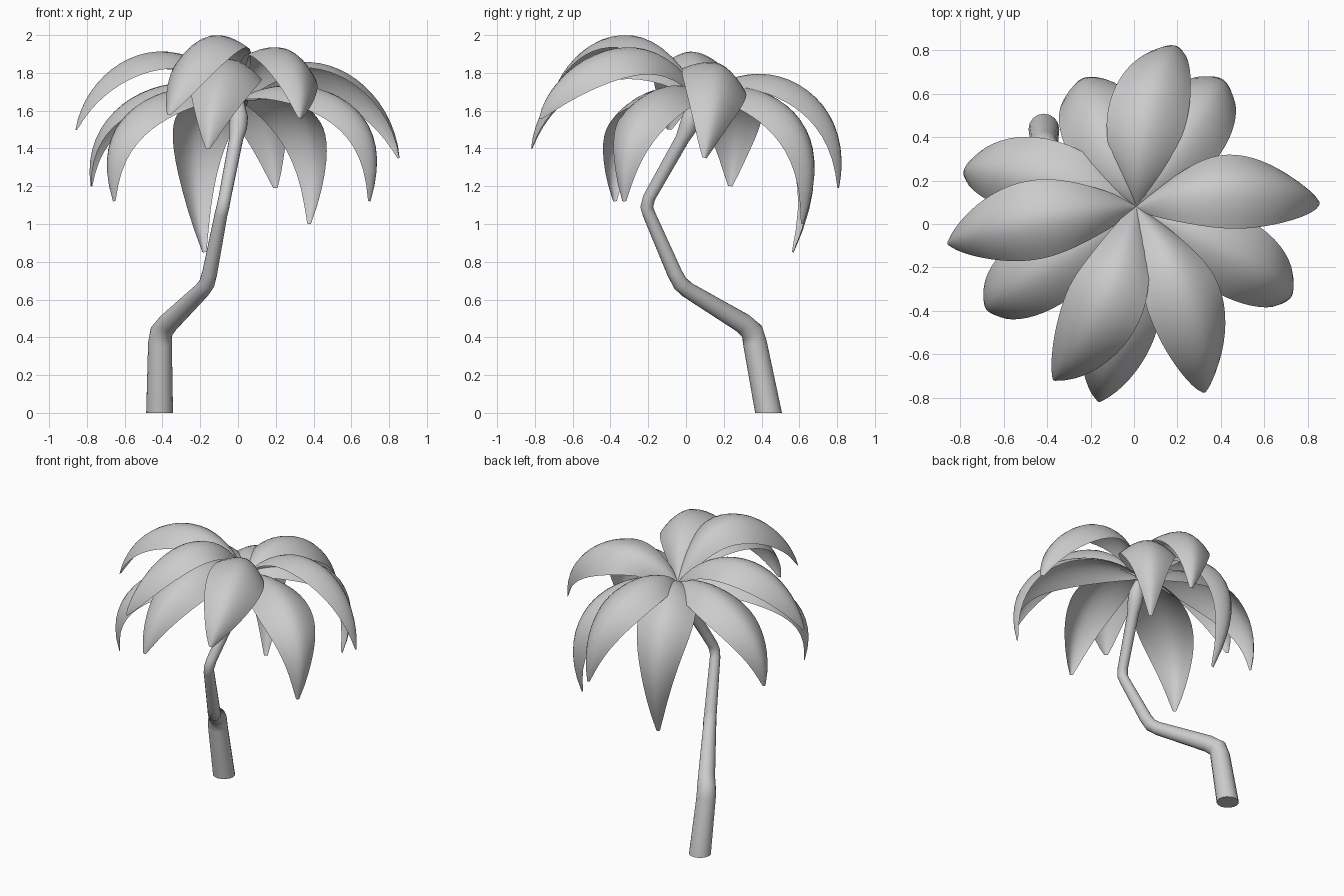
import bpy, bmesh, math
from mathutils import Vector

if "Cube" in bpy.data.objects:
    bpy.data.objects.remove(bpy.data.objects["Cube"])


def finish(name, bm):
    bmesh.ops.recalc_face_normals(bm, faces=bm.faces)
    mesh = bpy.data.meshes.new(name)
    bm.to_mesh(mesh)
    bm.free()
    ob = bpy.data.objects.new(name, mesh)
    bpy.context.collection.objects.link(ob)
    bpy.context.view_layer.objects.active = ob
    bpy.ops.object.select_all(action='DESELECT')
    ob.select_set(True)
    bpy.ops.object.shade_smooth_by_angle(angle=math.radians(50))
    return ob


def bridge(bm, rows, closed):
    n = len(rows[0])
    for a, b in zip(rows, rows[1:]):
        for i in range(n if closed else n - 1):
            j = (i + 1) % n
            bm.faces.new((a[i], a[j], b[j], b[i]))


# Crooked tapering trunk: x, y, z, radius
TRUNK = [(-.415, .437, 0, .071), (-.413, .365, .37, .063), (-.405, .35, .43, .06),
         (-.37, .30, .475, .055), (-.19, .01, .65, .043), (-.165, -.03, .685, .042),
         (-.15, -.06, .74, .04), (-.09, -.195, 1.05, .034), (-.08, -.208, 1.09, .034),
         (-.07, -.195, 1.14, .033), (-.01, -.02, 1.45, .037), (0, .01, 1.51, .048),
         (.005, .03, 1.57, .048), (.01, .06, 1.64, .025)]


def build_trunk(sides=16):
    bm = bmesh.new()
    pts = [Vector(p[:3]) for p in TRUNK]
    rows = []
    for i, p in enumerate(pts):
        if i == 0:
            tan = Vector((0, 0, 1))
        else:
            tan = (p - pts[i - 1]).normalized()
            if i + 1 < len(pts):
                tan += (pts[i + 1] - p).normalized()
            tan.normalize()
        u = Vector((0, 1, 0)).cross(tan).normalized()
        v = tan.cross(u)
        r = TRUNK[i][3]
        rows.append([bm.verts.new(p + r * (u * math.cos(a) + v * math.sin(a)))
                     for a in (math.tau * k / sides for k in range(sides))])
    bridge(bm, rows, True)
    bm.faces.new(rows[0])
    bm.faces.new(rows[-1])
    finish("trunk", bm)


# Arching fronds: tip x, y, z, arch heights h1, h2, overhang, sideways bow, optional roll
FRONDS = [
    (.855, .10, 1.35, 2.06, 1.77, .95, .12, .35),
    (-.86, -.09, 1.50, 2.13, 1.87, .92, -.04),
    (.20, .81, 1.19, 1.97, 1.72, 1.12, .075),
    (-.37, -.72, 1.58, 2.31, 1.88, .93, .06, -.15),
    (.33, -.775, 1.56, 2.18, 1.84, .93, .11, .3),
    (-.16, -.82, 1.40, 2.08, 1.82, .95, .04, .1),
    (-.78, .235, 1.20, 1.88, 1.68, 1.1, -.06),
    (-.66, -.38, 1.12, 1.83, 1.67, 1.2, -.01),
    (.70, -.33, 1.12, 1.84, 1.71, 1.2, .04),
    (-.18, .57, .85, 1.86, 1.65, 1.75, .03),
    (.38, .62, 1.00, 1.84, 1.65, 1.38, 0),
]
BASE = Vector((.01, .08, 1.66))


def build_frond(index, tx, ty, tz, h1, h2, over, bow, roll=0, steps=20, half=5):
    bm = bmesh.new()
    reach = Vector((tx - BASE.x, ty - BASE.y, 0))
    side = Vector((-reach.y, reach.x, 0)).normalized()
    p0, p3 = BASE, Vector((tx, ty, tz))
    flat = Vector((BASE.x, BASE.y, 0))
    p1 = flat + reach * .37 + side * bow * 1.2 + Vector((0, 0, h1))
    p2 = flat + reach * over + side * bow * .8 + Vector((0, 0, h2))
    rows = []
    for s in range(steps + 1):
        t = s / steps
        q = 1 - t
        p = p0 * q**3 + p1 * 3 * q * q * t + p2 * 3 * q * t * t + p3 * t**3
        tan = ((p1 - p0) * q * q + (p2 - p1) * 2 * q * t + (p3 - p2) * t * t).normalized()
        level = (side - tan * side.dot(tan)).normalized()
        normal = tan.cross(level)
        across = level * math.cos(roll) - normal * math.sin(roll)
        up = tan.cross(across)
        w = .012 + .17 * max(0, math.sin(math.pi * t**.88))**.88
        # blade curves down on both sides of the midrib
        row = []
        for k in range(-half, half + 1):
            u = k / half
            row.append(bm.verts.new(p + across * (u * w) - up * (.52 * w * abs(u)**1.75)))
        rows.append(row)
    bridge(bm, rows, False)
    finish("frond_%02d" % (index + 1), bm)


build_trunk()
for i, f in enumerate(FRONDS):
    build_frond(i, *f)
